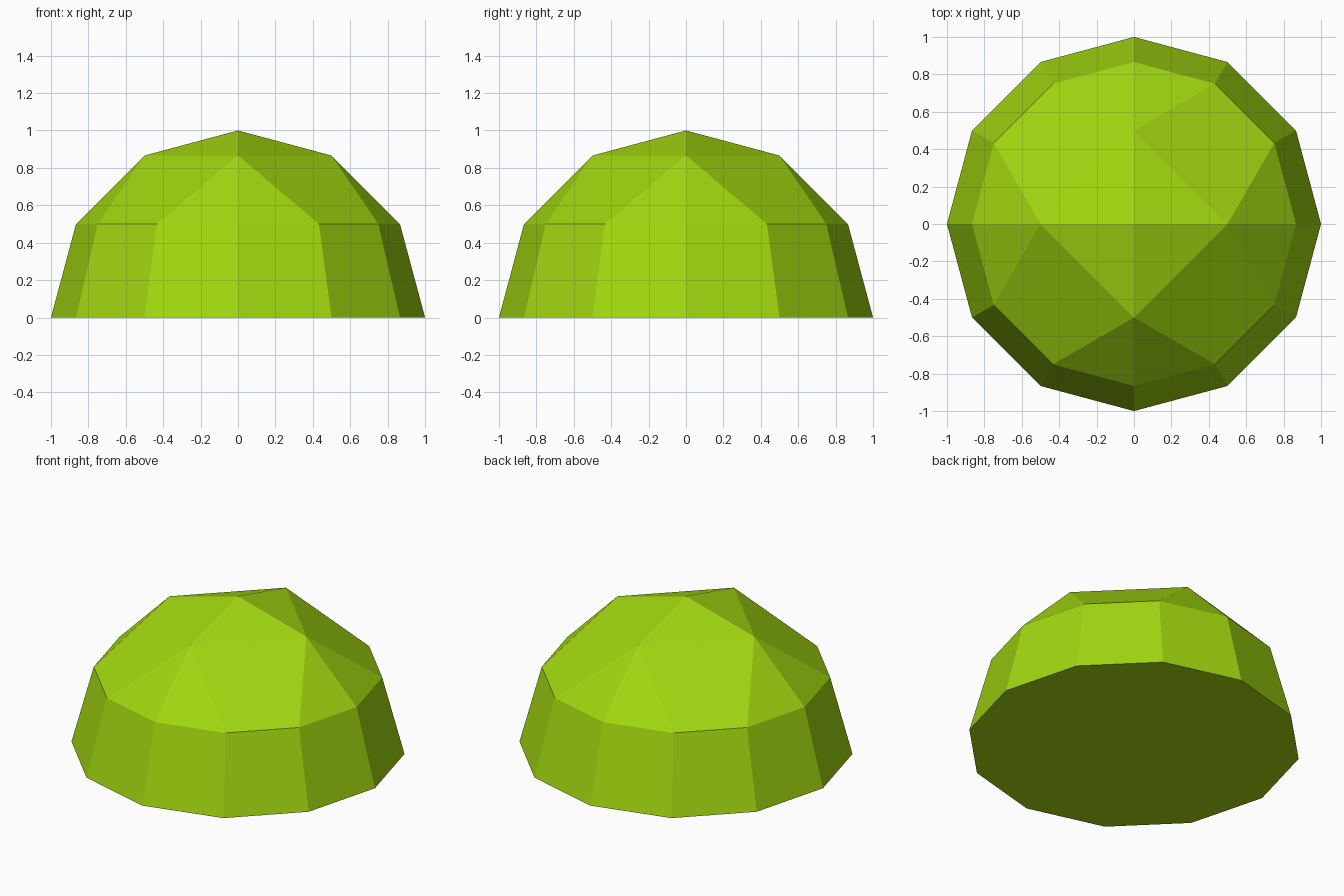
import bpy
import bmesh
from math import cos, sin, radians

cube = bpy.data.objects.get("Cube")
if cube:
    bpy.data.objects.remove(cube, do_unlink=True)

# Lime material
lime = bpy.data.materials.new("lime_green")
lime.use_nodes = True
colour = (0.36, 0.68, 0.005, 1)
lime.diffuse_color = colour
lime.node_tree.nodes["Principled BSDF"].inputs["Base Color"].default_value = colour

bm = bmesh.new()


def ring(count, latitude):
    """Ring of points on the unit sphere, starting at +x."""
    r, z = cos(radians(latitude)), sin(radians(latitude))
    step = radians(360 / count)
    return [bm.verts.new((r * cos(i * step), r * sin(i * step), z))
            for i in range(count)]


base = ring(12, 0)
middle = ring(12, 30)
upper = ring(4, 60)
peak = bm.verts.new((0, 0, 1))

# Floor and lower wall
bm.faces.new(base[::-1])
for i in range(12):
    j = (i + 1) % 12
    bm.faces.new((base[i], base[j], middle[j], middle[i]))

# Upper facets: two side triangles, a diagonal panel and a cap triangle per quarter
for q in range(4):
    a, b = upper[q], upper[(q + 1) % 4]
    m = [middle[(3 * q + k) % 12] for k in range(4)]
    bm.faces.new((m[0], m[1], a))
    bm.faces.new((m[1], m[2], b, a))
    bm.faces.new((m[2], m[3], b))
    bm.faces.new((a, b, peak))

bmesh.ops.recalc_face_normals(bm, faces=bm.faces)
mesh = bpy.data.meshes.new("faceted_dome")
bm.to_mesh(mesh)
bm.free()
mesh.materials.append(lime)
dome = bpy.data.objects.new("faceted_dome", mesh)
bpy.context.collection.objects.link(dome)
